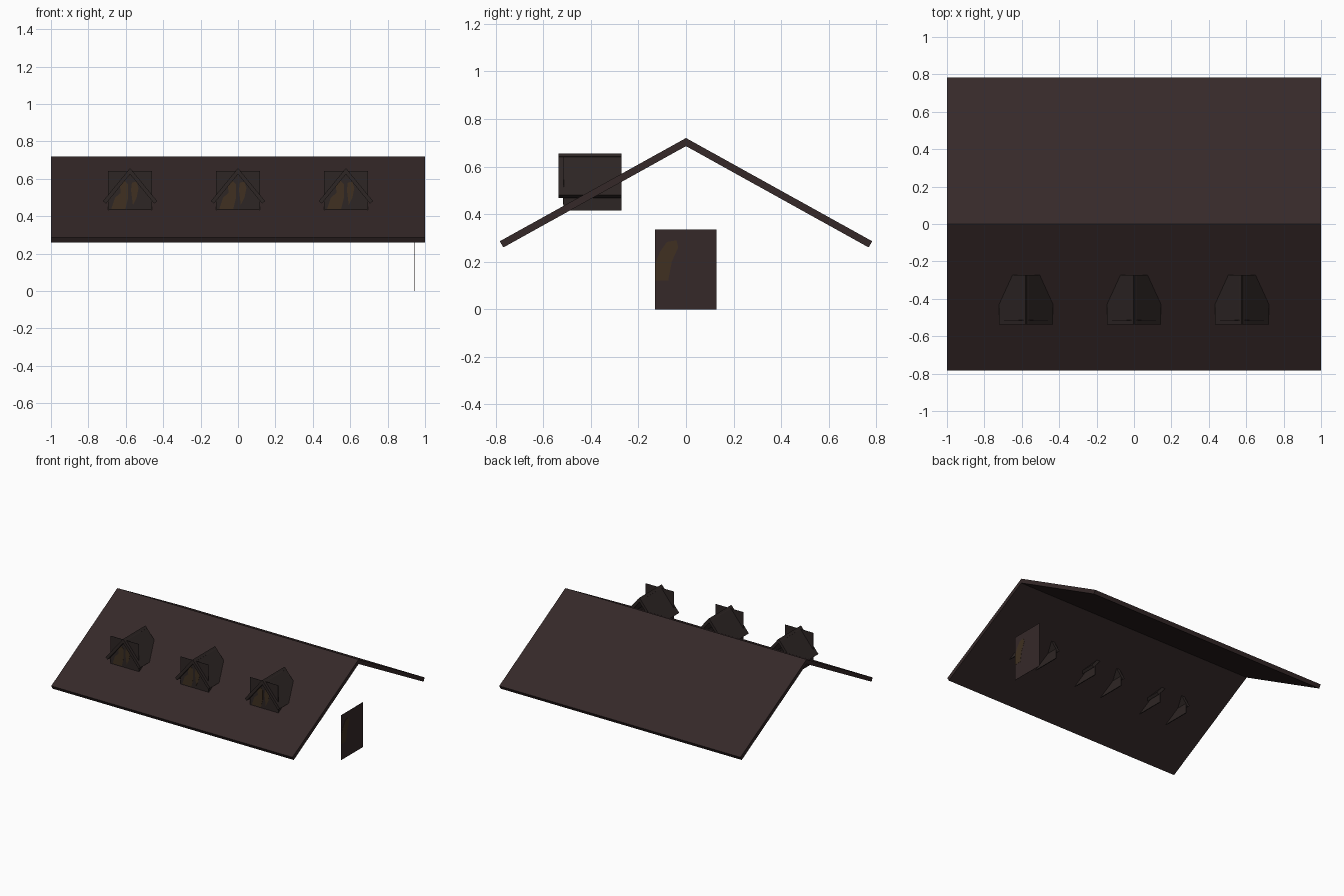
import bpy, bmesh
from mathutils import Vector

cube = bpy.data.objects.get("Cube")
if cube:
    bpy.data.objects.remove(cube)


def material(name, rgb):
    m = bpy.data.materials.new(name)
    m.use_nodes = True
    m.diffuse_color = (*rgb, 1)
    bsdf = m.node_tree.nodes["Principled BSDF"]
    bsdf.inputs["Base Color"].default_value = (*rgb, 1)
    bsdf.inputs["Roughness"].default_value = 0.9
    return m


ROOF = material("dark brown roof", (0.036, 0.022, 0.022))
DORMER = material("dormer brown", (0.027, 0.019, 0.018))
GLOW = material("dim amber", (0.050, 0.030, 0.015))


def prism(name, profile, axis, start, end, mat, shift=0):
    """Extrude a flat outline along x (outline in y, z) or y (outline in x, z)."""
    def place(p, d):
        return Vector((d, p[0], p[1])) if axis == "x" else Vector((p[0] + shift, d, p[1]))

    bm = bmesh.new()
    face = bm.faces.new([bm.verts.new(place(p, start)) for p in profile])
    out = bmesh.ops.extrude_face_region(bm, geom=[face])
    verts = [v for v in out["geom"] if isinstance(v, bmesh.types.BMVert)]
    bmesh.ops.translate(bm, verts=verts, vec=place((0, 0), end) - place((0, 0), start))
    bmesh.ops.recalc_face_normals(bm, faces=bm.faces)
    mesh = bpy.data.meshes.new(name)
    bm.to_mesh(mesh)
    bm.free()
    mesh.materials.append(mat)
    obj = bpy.data.objects.new(name, mesh)
    bpy.context.collection.objects.link(obj)
    return obj


def rect(a0, a1, z0, z1):
    return [(a0, z0), (a1, z0), (a1, z1), (a0, z1)]


def slab(low, high, thick):
    """Sloping board section whose upper surface runs from low to high."""
    d = (Vector(high) - Vector(low)).normalized()
    n = Vector((-d.y, d.x))
    n = n if n.y > 0 else -n
    return [low, high, Vector(high) - n * thick, Vector(low) - n * thick]


# Main gable roof
prism("main_roof", [(-0.783, 0.286), (0, 0.72), (0.783, 0.286),
                    (0.768, 0.26), (0, 0.686), (-0.768, 0.26)], "x", -1, 1, ROOF)

# Dormers: crossed roof boards, cheeks and window panel
left_glow = [(-0.1, 0.44), (-0.025, 0.44), (-0.01, 0.5), (-0.01, 0.57),
             (-0.03, 0.59), (-0.055, 0.57), (-0.05, 0.525), (-0.08, 0.5)]
right_glow = [(0.015, 0.46), (0.035, 0.5), (0.045, 0.55), (0.035, 0.585),
              (0.01, 0.58), (0.005, 0.54)]
for place, cx in (("right", -0.577), ("middle", 0), ("left", 0.577)):
    for side, s in (("right", -1), ("left", 1)):
        prism(f"{place}_dormer_roof_{side}", slab((0.145 * s, 0.481), (0.002 * s, 0.655), 0.021),
              "y", -0.537, -0.272, DORMER, cx)
        prism(f"{place}_dormer_cheek_{side}", rect(0.112 * s, 0.118 * s, 0.415, 0.49),
              "y", -0.515, -0.272, DORMER, cx)
    prism(f"{place}_dormer_window", rect(-0.117, 0.117, 0.435, 0.641),
          "y", -0.516, -0.514, DORMER, cx)
    for n, patch in enumerate((left_glow, right_glow)):
        prism(f"{place}_dormer_window_glow_{n + 1}", patch, "y", -0.517, -0.513, GLOW, cx)

# Upright end window beneath the roof
prism("end_window", rect(-0.13, 0.128, 0, 0.336), "x", 0.944, 0.946, ROOF)
prism("end_window_glow", [(-0.13, 0.12), (-0.075, 0.12), (-0.06, 0.2), (-0.033, 0.26),
                          (-0.04, 0.29), (-0.08, 0.283), (-0.11, 0.24), (-0.13, 0.19)],
      "x", 0.943, 0.947, GLOW)
